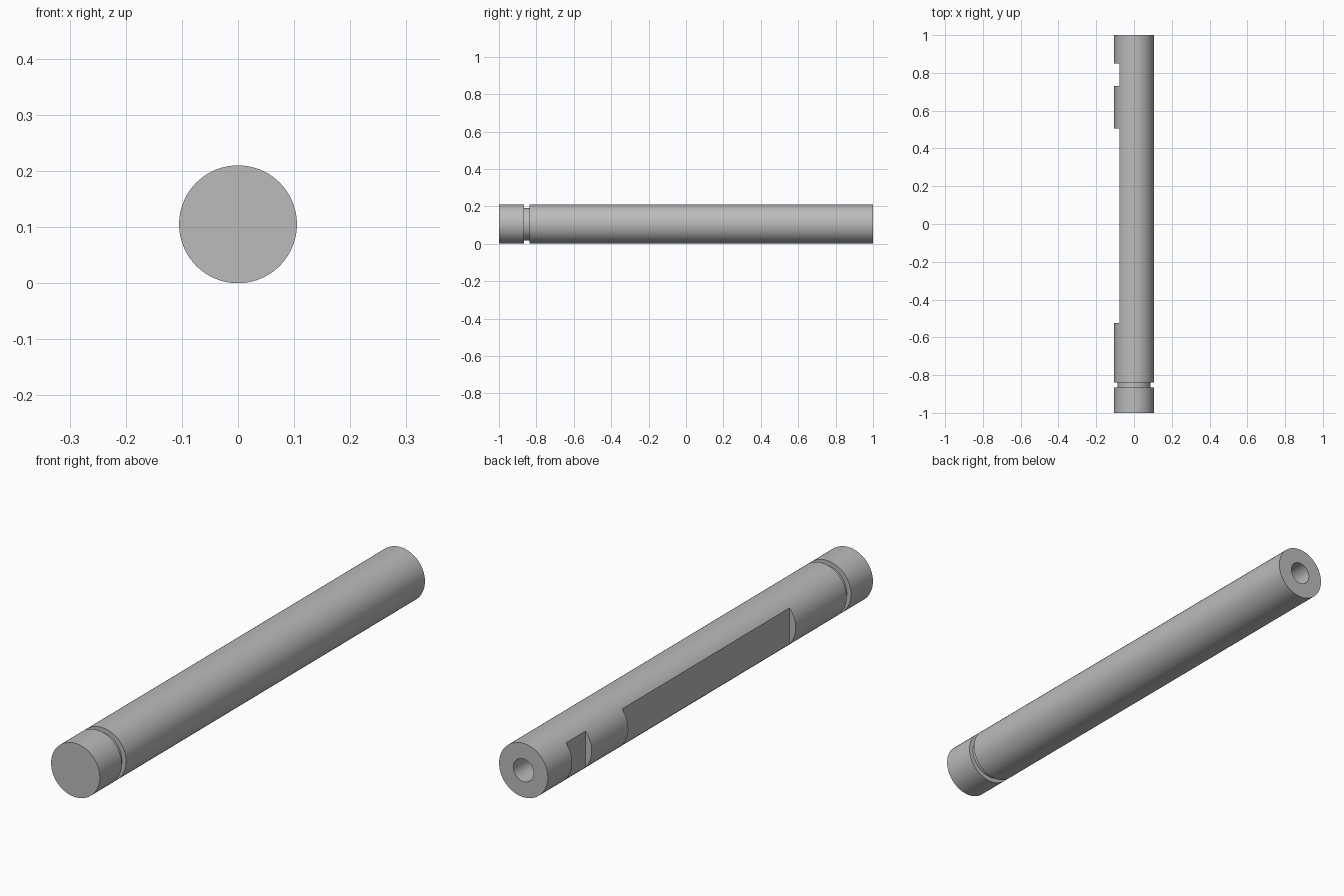
import bpy
import bmesh
from math import cos, sin, tau, radians

cube = bpy.data.objects.get("Cube")
if cube:
    bpy.data.objects.remove(cube, do_unlink=True)

RADIUS = 0.105
GROOVE = 0.087
BORE = 0.044
FLAT_X = -0.078
SIDES = 96

steel = bpy.data.materials.new("grey steel")
steel.use_nodes = True
grey = (0.5, 0.5, 0.5, 1)
steel.diffuse_color = grey
steel.node_tree.nodes["Principled BSDF"].inputs["Base Color"].default_value = grey


def lathe(name, profile):
    """Turn (radius, y) points around the long axis and cap both ends."""
    bm = bmesh.new()
    rings = []
    for r, y in profile:
        rings.append([bm.verts.new((r * cos(tau * i / SIDES), y,
                                    RADIUS + r * sin(tau * i / SIDES)))
                      for i in range(SIDES)])
    for a, b in zip(rings, rings[1:]):
        for i in range(SIDES):
            j = (i + 1) % SIDES
            bm.faces.new((a[i], a[j], b[j], b[i]))
    bm.faces.new(rings[0])
    bm.faces.new(rings[-1])
    bmesh.ops.recalc_face_normals(bm, faces=bm.faces)
    mesh = bpy.data.meshes.new(name)
    bm.to_mesh(mesh)
    bm.free()
    mesh.materials.append(steel)
    obj = bpy.data.objects.new(name, mesh)
    bpy.context.collection.objects.link(obj)
    return obj


# Round shaft with a ring groove near the front and a blind bore in the back
shaft = lathe("shaft", [
    (RADIUS, -1), (RADIUS, -0.865), (GROOVE, -0.865), (GROOVE, -0.838),
    (RADIUS, -0.838), (RADIUS, 1), (BORE, 1), (BORE, 0.75),
])
bpy.context.view_layer.objects.active = shaft


# Milled flats along the right side
def mill_flat(y0, y1):
    bpy.ops.mesh.primitive_cube_add(
        size=1, location=(FLAT_X - 0.1, (y0 + y1) / 2, RADIUS))
    cutter = bpy.context.object
    cutter.name = "flat_cutter"
    cutter.scale = (0.2, y1 - y0, 0.4)
    cutter.hide_render = True
    cutter.data.materials.append(steel)
    bpy.context.view_layer.objects.active = shaft
    mod = shaft.modifiers.new("flat", "BOOLEAN")
    mod.operation = "DIFFERENCE"
    mod.solver = "EXACT"
    mod.object = cutter
    bpy.ops.object.modifier_apply(modifier=mod.name)
    bpy.data.objects.remove(cutter, do_unlink=True)


mill_flat(-0.525, 0.505)
mill_flat(0.73, 0.85)

# Smooth round walls, crisp machined edges
bpy.ops.object.select_all(action="DESELECT")
shaft.select_set(True)
bpy.context.view_layer.objects.active = shaft
bpy.ops.object.shade_smooth_by_angle(angle=radians(30))
